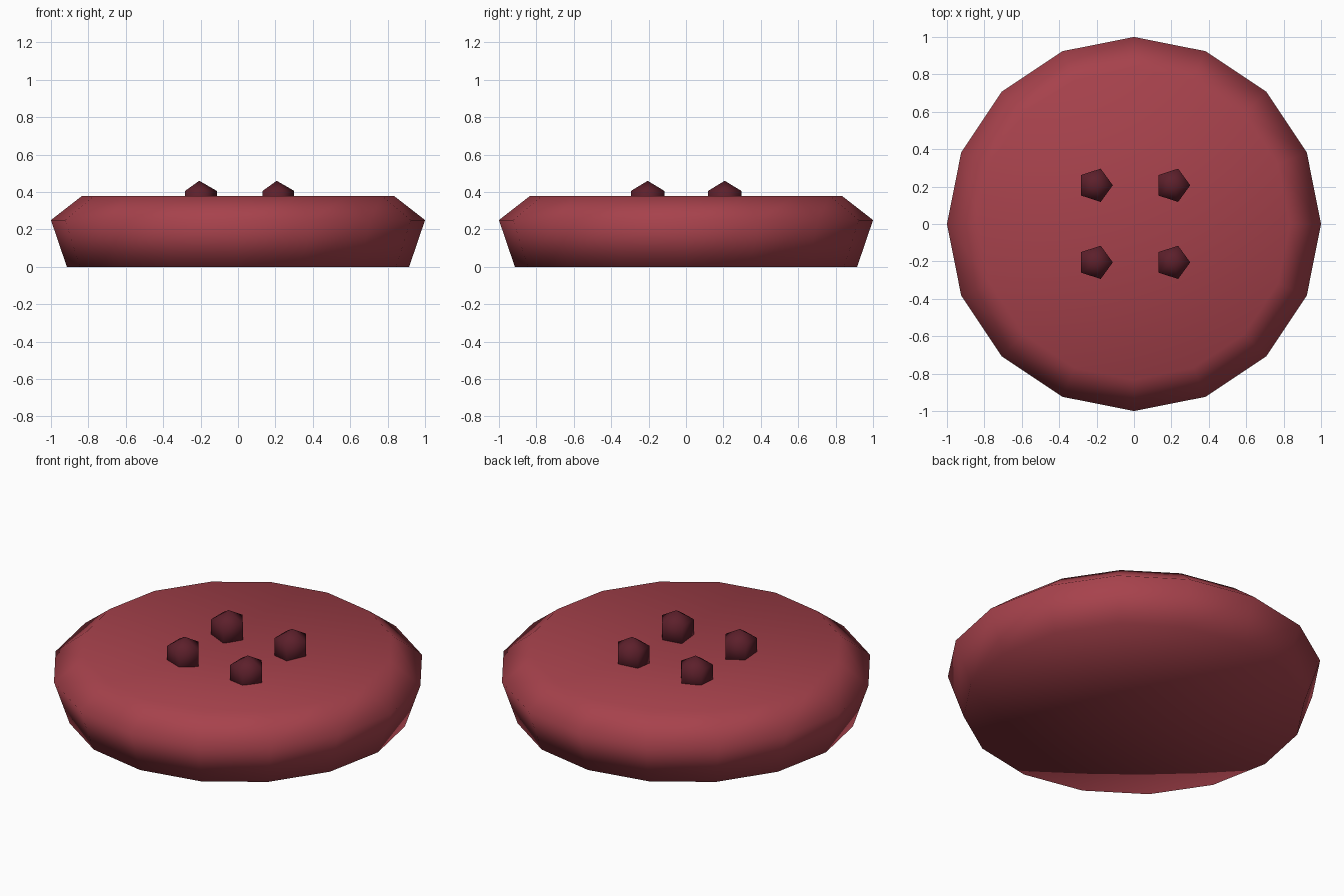
import bpy
import bmesh
from math import cos, sin, pi

cube = bpy.data.objects.get("Cube")
if cube:
    bpy.data.objects.remove(cube, do_unlink=True)


def material(name, colour):
    mat = bpy.data.materials.new(name)
    mat.use_nodes = True
    mat.diffuse_color = colour
    mat.node_tree.nodes["Principled BSDF"].inputs["Base Color"].default_value = colour
    return mat


def lathe(name, profile, sides, mat, location=(0, 0, 0)):
    """Turn a bottom-to-top (radius, z) profile; zero radius makes a pole."""
    bm = bmesh.new()
    rings = []
    for r, z in profile:
        count = sides if r else 1
        rings.append([bm.verts.new((r * cos(2 * pi * i / sides),
                                    r * sin(2 * pi * i / sides), z))
                      for i in range(count)])
    for low, high in zip(rings, rings[1:]):
        for i in range(sides):
            j = (i + 1) % sides
            corners = [low[i % len(low)], low[j % len(low)],
                       high[j % len(high)], high[i % len(high)]]
            bm.faces.new(list(dict.fromkeys(corners)))
    bmesh.ops.recalc_face_normals(bm, faces=bm.faces)
    for face in bm.faces:
        face.smooth = True
    mesh = bpy.data.meshes.new(name)
    bm.to_mesh(mesh)
    bm.free()
    mesh.materials.append(mat)
    obj = bpy.data.objects.new(name, mesh)
    obj.location = location
    bpy.context.collection.objects.link(obj)
    return obj


red = material("soft red", (0.385, 0.054, 0.072, 1))
maroon = material("dark maroon", (0.108, 0.014, 0.024, 1))

# Round cushion with a flat base, a bevelled rim and a dished top
lathe("cushion", [(0, 0), (0.915, 0), (1, 0.25), (0.833, 0.38), (0, 0.28)], 16, red)

# Four five-sided studs, half sunk into the dish
R = 0.108
stud = [(0, -R), (R * sin(pi / 3), -R / 2), (R * sin(pi / 3), R / 2), (0, R)]
for side, x in (("right", -0.207), ("left", 0.207)):
    for end, y in (("front", -0.205), ("back", 0.207)):
        lathe(f"stud_{end}_{side}", stud, 5, maroon, (x, y, 0.352))
